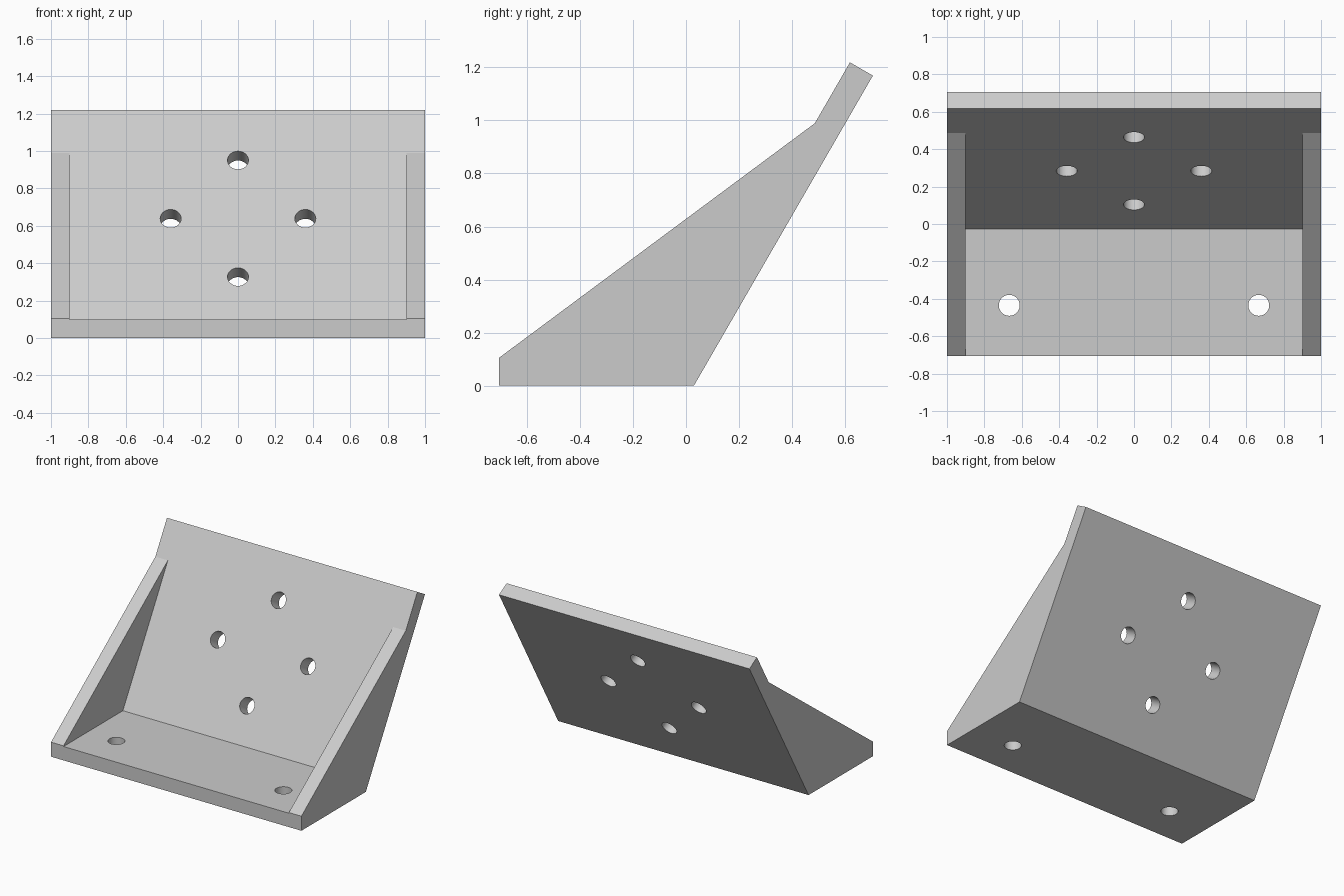
import bpy, bmesh
from math import radians, sin, cos
from mathutils import Matrix, Vector

cube = bpy.data.objects.get("Cube")
if cube:
    bpy.data.objects.remove(cube, do_unlink=True)

grey = bpy.data.materials.new("light grey")
grey.use_nodes = True
colour = (0.6, 0.6, 0.6, 1)
grey.diffuse_color = colour
grey.node_tree.nodes["Principled BSDF"].inputs["Base Color"].default_value = colour

TILT = radians(60)
ALONG = Vector((0, cos(TILT), sin(TILT)))
NORMAL = Vector((0, -sin(TILT), cos(TILT)))
FRONT, THICK = -0.705, 0.1
HEEL = Vector((0, 0.03, 0))
TIP = HEEL + ALONG * 1.35
INNER_TIP = TIP + NORMAL * THICK
INNER = INNER_TIP - ALONG * ((INNER_TIP.z - THICK) / sin(TILT))


def add_object(name, bm):
    bmesh.ops.recalc_face_normals(bm, faces=bm.faces)
    mesh = bpy.data.meshes.new(name)
    bm.to_mesh(mesh)
    bm.free()
    mesh.materials.append(grey)
    obj = bpy.data.objects.new(name, mesh)
    bpy.context.collection.objects.link(obj)
    return obj


def extrude_profile(name, points, x0, x1):
    bm = bmesh.new()
    face = bm.faces.new([bm.verts.new((x0, y, z)) for y, z in points])
    new = bmesh.ops.extrude_face_region(bm, geom=[face])["geom"]
    verts = [v for v in new if isinstance(v, bmesh.types.BMVert)]
    bmesh.ops.translate(bm, verts=verts, vec=(x1 - x0, 0, 0))
    return add_object(name, bm)


# Base plate and tilted back plate as one bent profile
bracket = extrude_profile("bracket", [
    (FRONT, 0), HEEL.yz, TIP.yz, INNER_TIP.yz, INNER.yz, (FRONT, THICK)], -1, 1)

# Gussets at both ends
gusset_top = INNER + ALONG * 1.027
for name, x0, x1 in (("right_gusset", -1, -0.9), ("left_gusset", 0.9, 1)):
    extrude_profile(name, [(FRONT, THICK), INNER.yz, gusset_top.yz,
                           (FRONT, THICK + 0.005)], x0, x1)

# Screw holes: two in the base, four on a circle in the back plate
drill = bmesh.new()


def add_drill(centre, angle):
    bmesh.ops.create_cone(drill, cap_ends=True, segments=32, radius1=0.056,
                          radius2=0.056, depth=0.3,
                          matrix=Matrix.Translation(centre) @ Matrix.Rotation(angle, 4, "X"))


for x in (-0.667, 0.667):
    add_drill(Vector((x, -0.435, 0.05)), 0)
middle = INNER + ALONG * 0.622
for side, up in ((1, 0), (-1, 0), (0, 1), (0, -1)):
    add_drill(middle + Vector((side, 0, 0)) * 0.36 + ALONG * up * 0.36, TILT)
cutter = add_object("hole_cutter", drill)
cutter.hide_render = True
cutter.hide_viewport = True

cut = bracket.modifiers.new("holes", "BOOLEAN")
cut.operation = "DIFFERENCE"
cut.solver = "EXACT"
cut.object = cutter

# Bake the holes, then smooth their walls
bpy.context.view_layer.update()
graph = bpy.context.evaluated_depsgraph_get()
baked = bpy.data.meshes.new_from_object(bracket.evaluated_get(graph))
bracket.modifiers.clear()
bracket.data = baked
bpy.data.objects.remove(cutter, do_unlink=True)
bpy.ops.object.select_all(action="DESELECT")
bracket.select_set(True)
bpy.context.view_layer.objects.active = bracket
bpy.ops.object.shade_smooth_by_angle(angle=radians(30))
